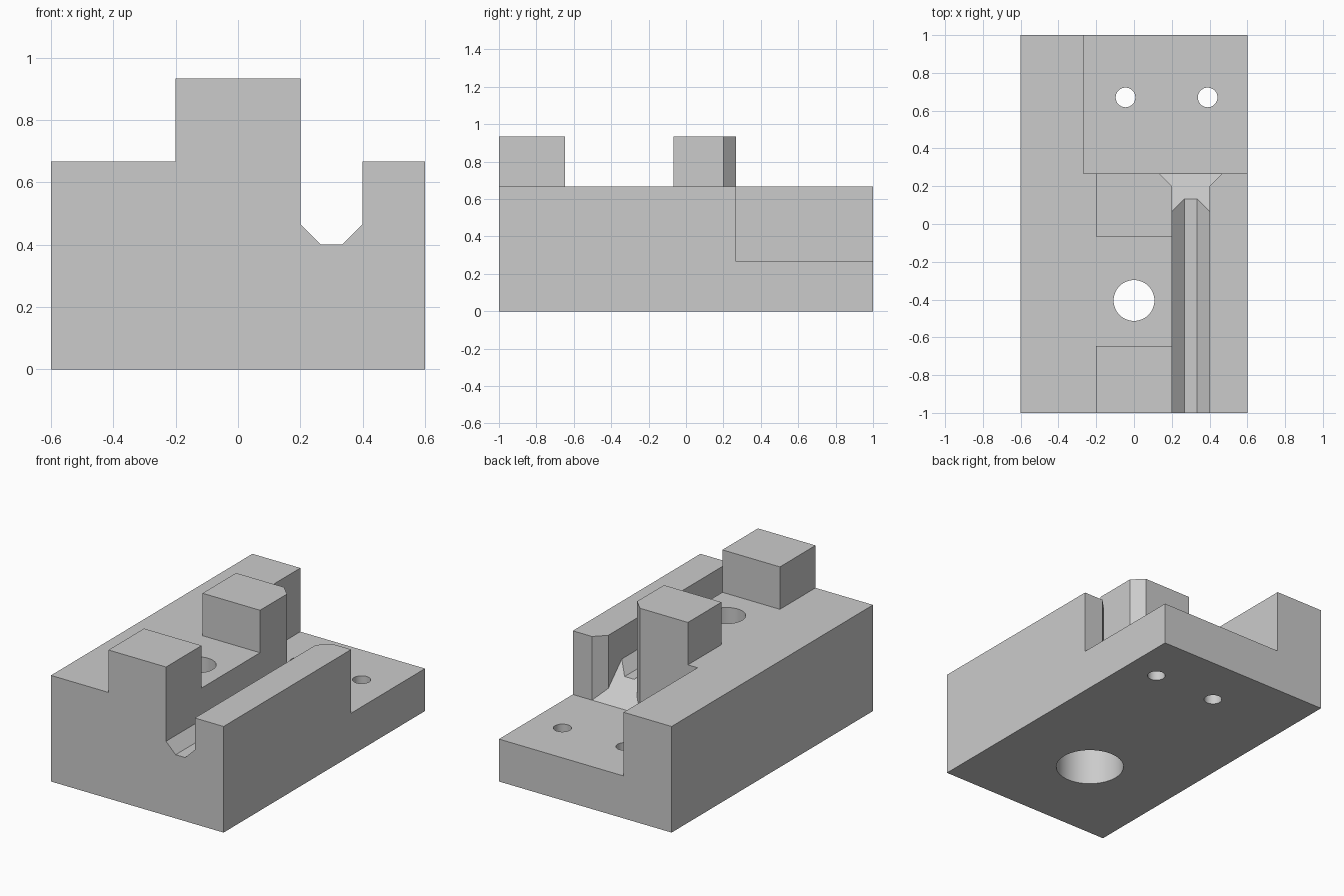
import bpy, bmesh
from mathutils import Matrix

if "Cube" in bpy.data.objects:
    bpy.data.objects.remove(bpy.data.objects["Cube"], do_unlink=True)

grey = bpy.data.materials.new("plain_grey")
grey.use_nodes = True
grey.diffuse_color = (0.6, 0.6, 0.6, 1)
grey.node_tree.nodes["Principled BSDF"].inputs["Base Color"].default_value = grey.diffuse_color

T = 1 / 15                       # module of the part
DECK, TOP, FLOOR = 10 * T, 14 * T, 4 * T
REAR = 4 * T                     # y of the pocket wall


def make(name, bm):
    bmesh.ops.recalc_face_normals(bm, faces=bm.faces)
    mesh = bpy.data.meshes.new(name)
    bm.to_mesh(mesh)
    bm.free()
    mesh.materials.append(grey)
    ob = bpy.data.objects.new(name, mesh)
    bpy.context.scene.collection.objects.link(ob)
    return ob


def prism(name, bottom, top):
    """Solid between two matching outlines."""
    bm = bmesh.new()
    a = [bm.verts.new(p) for p in bottom]
    b = [bm.verts.new(p) for p in top]
    bm.faces.new(a)
    bm.faces.new(b)
    for i in range(len(a)):
        j = (i + 1) % len(a)
        bm.faces.new((a[i], a[j], b[j], b[i]))
    return make(name, bm)


def box(name, x, y, z):
    outline = [(x[0], y[0]), (x[1], y[0]), (x[1], y[1]), (x[0], y[1])]
    return prism(name, [(*p, z[0]) for p in outline], [(*p, z[1]) for p in outline])


def cylinder(name, x, y, r, z0, z1):
    bm = bmesh.new()
    bmesh.ops.create_cone(bm, cap_ends=True, segments=64, radius1=r, radius2=r, depth=z1 - z0,
                          matrix=Matrix.Translation((x, y, (z0 + z1) / 2)))
    return make(name, bm)


# Body: front profile with the raised ridge and the chamfered groove
profile = [(-0.6, 0), (0.6, 0), (0.6, DECK), (0.4, DECK), (0.4, 7 * T), (5 * T, 6 * T),
           (4 * T, 6 * T), (0.2, 7 * T), (0.2, TOP), (-0.2, TOP), (-0.2, DECK), (-0.6, DECK)]
body = prism("fixture_body", [(x, -1, z) for x, z in profile], [(x, 1, z) for x, z in profile])

# Flared groove exit with a sloping floor
flare = [(0.2, T), (0.4, T), (0.4, 0.2), (7 * T, REAR), (2 * T, REAR), (0.2, 0.2)]

cutters = [
    # gap between the two raised blocks, and the space behind them
    box("block_gap", (-0.3, 0.3), (-0.647, -T), (DECK, 1.2)),
    box("ridge_end", (-0.3, 0.3), (REAR, 1.2), (DECK, 1.2)),
    # low rear pocket
    box("rear_pocket", (-4 * T, 0.8), (REAR, 1.2), (FLOOR, 1.3)),
    prism("groove_exit", [(x, y, 8 * T - y) for x, y in flare], [(x, y, 1.1) for x, y in flare]),
    # vertical hole with a counterbore from below
    cylinder("pin_hole", 0, -0.405, 0.108, 0.2, 1.2),
    cylinder("counterbore", 0, -0.405, 0.198, -0.2, 0.4),
    # two screw holes in the pocket floor
    cylinder("screw_hole_right", -0.045, 0.67, 0.052, -0.2, 0.5),
    cylinder("screw_hole_left", 0.39, 0.67, 0.052, -0.2, 0.5),
]

bpy.ops.object.select_all(action="DESELECT")
bpy.context.view_layer.objects.active = body
body.select_set(True)
for cutter in cutters:
    mod = body.modifiers.new(cutter.name, "BOOLEAN")
    mod.operation = "DIFFERENCE"
    mod.solver = "EXACT"
    mod.object = cutter
    bpy.ops.object.modifier_apply(modifier=mod.name)
    bpy.data.objects.remove(cutter, do_unlink=True)

bpy.ops.object.shade_smooth_by_angle()
